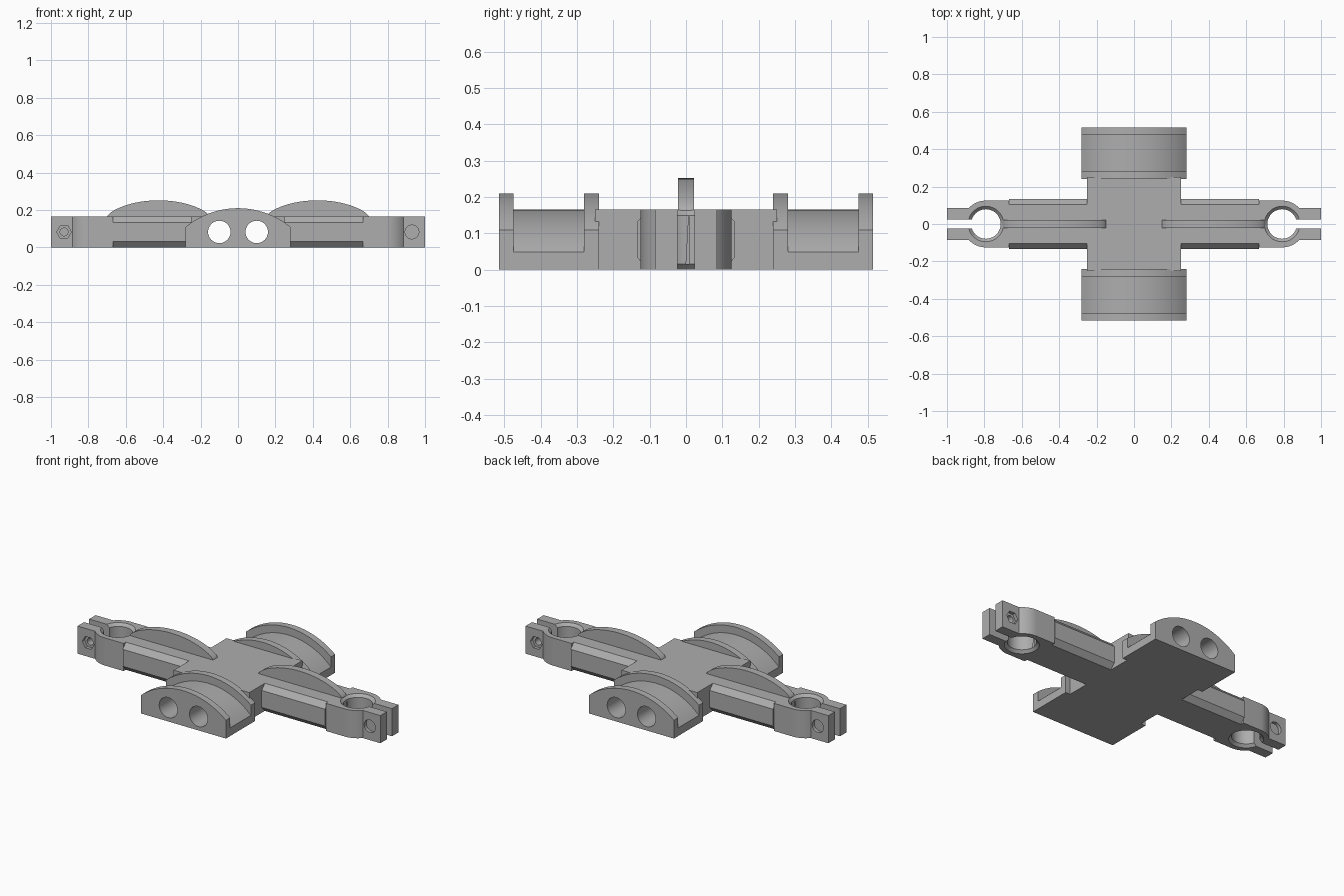
import bpy, bmesh, math
from mathutils import Matrix, Vector

if "Cube" in bpy.data.objects:
    bpy.data.objects.remove(bpy.data.objects["Cube"])

grey = bpy.data.materials.new("plain_grey")
grey.use_nodes = True
grey.diffuse_color = (0.42, 0.42, 0.42, 1)
grey.node_tree.nodes["Principled BSDF"].inputs["Base Color"].default_value = grey.diffuse_color

HEIGHT = 0.165
HOLE_Z = 0.083
CLAMP_X = 0.792


def prism(name, outline, axis, low, high):
    """Extrude a 2D outline along x (outline yz), y (outline xz) or z (outline xy)."""
    place = {"x": lambda a, b, t: (t, a, b),
             "y": lambda a, b, t: (a, t, b),
             "z": lambda a, b, t: (a, b, t)}[axis]
    bm = bmesh.new()
    face = bm.faces.new([bm.verts.new(place(a, b, low)) for a, b in outline])
    moved = bmesh.ops.extrude_face_region(bm, geom=[face])["geom"]
    shift = Vector(place(0, 0, high - low))
    bmesh.ops.translate(bm, vec=shift, verts=[v for v in moved if isinstance(v, bmesh.types.BMVert)])
    bmesh.ops.recalc_face_normals(bm, faces=bm.faces)
    mesh = bpy.data.meshes.new(name)
    bm.to_mesh(mesh)
    bm.free()
    mesh.materials.append(grey)
    obj = bpy.data.objects.new(name, mesh)
    bpy.context.collection.objects.link(obj)
    return obj


def rect(a0, a1, b0, b1):
    return [(a0, b0), (a1, b0), (a1, b1), (a0, b1)]


def circle(a, b, radius, sides=48):
    return [(a + radius * math.cos(2 * math.pi * i / sides),
             b + radius * math.sin(2 * math.pi * i / sides)) for i in range(sides)]


def cone_cutter(x, z, depth, r1, r2):
    bm = bmesh.new()
    bmesh.ops.create_cone(bm, cap_ends=True, segments=64, radius1=r1, radius2=r2, depth=depth,
                          matrix=Matrix.Translation((x, 0, z)))
    mesh = bpy.data.meshes.new("cutter")
    bm.to_mesh(mesh)
    bm.free()
    mesh.materials.append(grey)
    obj = bpy.data.objects.new("cutter", mesh)
    bpy.context.collection.objects.link(obj)
    return obj


def activate(obj):
    bpy.ops.object.select_all(action="DESELECT")
    obj.select_set(True)
    bpy.context.view_layer.objects.active = obj


def cut(target, cutters):
    for cutter in cutters:
        cutter.hide_render = True
        mod = target.modifiers.new("cut", "BOOLEAN")
        mod.operation = "DIFFERENCE"
        mod.solver = "EXACT"
        mod.object = cutter
        activate(target)
        bpy.ops.object.modifier_apply(modifier=mod.name)
        bpy.data.objects.remove(cutter)


def finish(obj, turned=False):
    if turned:
        obj.data.transform(Matrix.Rotation(math.pi, 4, "Z"))
    activate(obj)
    bpy.ops.object.shade_smooth_by_angle(angle=math.radians(30))


def tube_cutters():
    return [prism("cutter", circle(x, HOLE_Z, 0.06), "y", -0.6, 0.6) for x in (-0.1, 0.1)]


def arch(drop):
    """Flat-bottomed arch section, lowered concentrically by drop."""
    radius, centre, half = 0.442 - drop, -0.232, 0.281
    xs = [half - 2 * half * i / 32 for i in range(33)]
    return [(-half, 0), (half, 0)] + [(x, centre + math.sqrt(radius ** 2 - x * x)) for x in xs]


# Central block with two through tubes
block = prism("centre_block", rect(-0.25, 0.25, -0.25, 0.25), "z", 0, HEIGHT)
cut(block, tube_cutters())
finish(block)

# Arched saddles: a low channel between two raised flanges
for side, turned in (("front", False), ("back", True)):
    for part, drop, low, high in (("inner_flange", 0, -0.28, -0.24),
                                  ("channel", 0.045, -0.475, -0.28),
                                  ("outer_flange", 0, -0.515, -0.475)):
        saddle = prism(f"{side}_saddle_{part}", arch(drop), "y", low, high)
        cut(saddle, tube_cutters())
        finish(saddle, turned)

for side, turned in (("left", False), ("right", True)):
    # Bevelled bar of the arm
    w, e, c = 0.133, 0.104, 0.032
    section = [(-e, 0), (e, 0), (w, c), (w, HEIGHT - c),
               (e, HEIGHT), (-e, HEIGHT), (-w, HEIGHT - c), (-w, c)]
    finish(prism(f"{side}_arm_bar", section, "x", 0.25, 0.668), turned)

    # Curved stiffening fin on top
    steps = [math.cos(math.pi * i / 40) for i in range(41)]
    fin = [(0.15, 0.16)] + [(0.7, 0.16)]
    fin += [(0.425 + 0.275 * u, HEIGHT + 0.087 * max(0, 1 - u * u) ** 0.7) for u in steps]
    finish(prism(f"{side}_fin", fin, "y", -0.022, 0.022), turned)

    # Split clamp with rounded shoulders and two tabs
    r, tab = 0.125, 0.085
    end = math.asin(tab / r)
    arc = [math.pi / 2 + (end - math.pi / 2) * i / 10 for i in range(11)]
    upper = [(0.668, r)] + [(CLAMP_X + r * math.cos(a), r * math.sin(a)) for a in arc] + [(1, tab)]
    outline = upper + [(x, -y) for x, y in reversed(upper)]
    clamp = prism(f"{side}_clamp", outline, "z", 0, HEIGHT)
    bolt_x, bore, lip = 0.93, 0.079, 0.016
    cut(clamp, [
        prism("cutter", circle(CLAMP_X, 0, bore, 64), "z", -0.1, 0.3),
        cone_cutter(CLAMP_X, HEIGHT, 2 * lip, bore, bore + 2 * lip),
        cone_cutter(CLAMP_X, 0, 2 * lip, bore + 2 * lip, bore),
        prism("cutter", rect(CLAMP_X, 1.1, -0.024, 0.024), "z", -0.1, 0.3),
        prism("cutter", circle(bolt_x, HOLE_Z, 0.021, 32), "y", -0.2, 0.2),
        prism("cutter", circle(bolt_x, HOLE_Z, 0.037, 32), "y", -0.2, -0.065),
        prism("cutter", circle(bolt_x, HOLE_Z, 0.039, 6), "y", 0.065, 0.2),
    ])
    finish(clamp, turned)
